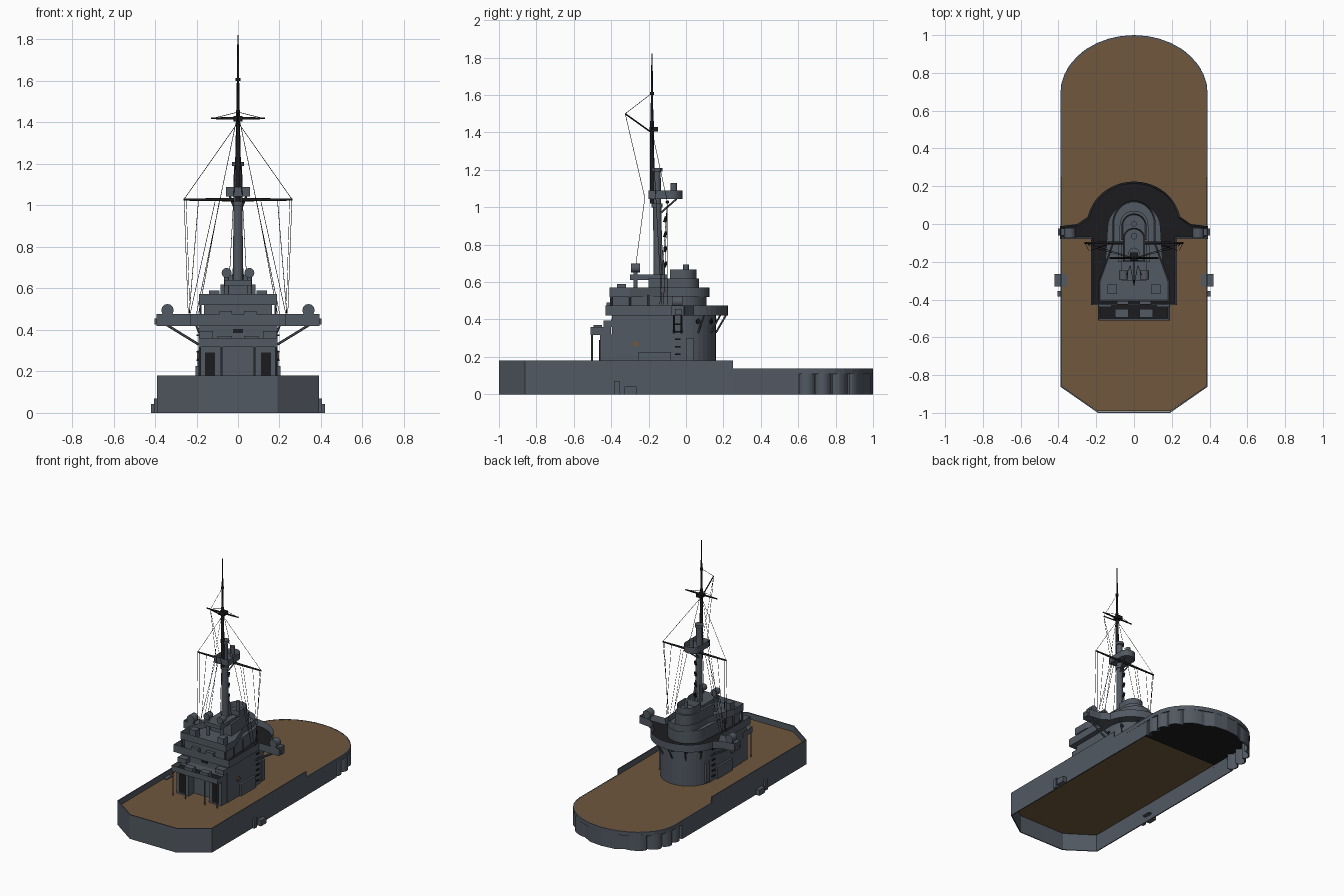
import bpy, bmesh, math
from mathutils import Vector

if "Cube" in bpy.data.objects:
    bpy.data.objects.remove(bpy.data.objects["Cube"], do_unlink=True)


def material(name, rgb):
    m = bpy.data.materials.new(name)
    m.use_nodes = True
    m.diffuse_color = (*rgb, 1)
    m.node_tree.nodes["Principled BSDF"].inputs["Base Color"].default_value = (*rgb, 1)
    return m


GREY = material("naval grey", (0.085, 0.1, 0.122))
DARK = material("black", (0.012, 0.012, 0.014))
WOOD = material("deck wood", (0.16, 0.095, 0.047))


def finish(name, bm, *mats):
    bmesh.ops.recalc_face_normals(bm, faces=bm.faces)
    me = bpy.data.meshes.new(name)
    bm.to_mesh(me)
    bm.free()
    ob = bpy.data.objects.new(name, me)
    for m in mats:
        me.materials.append(m)
    bpy.context.collection.objects.link(ob)
    return ob


def sym(half):
    """Close a plan outline by mirroring its +x half."""
    return half + [(-x, y) for x, y in reversed(half) if x > 0.001]


def arc(yc, rx, ry, start=0, n=9):
    angles = [math.radians(start + (90 - start) * i / n) for i in range(n + 1)]
    return [(rx * math.cos(a), yc + ry * math.sin(a)) for a in angles]


def prism(name, outline, z0, z1, mat, wall=0, floor=None):
    """Extruded plan; with a wall thickness the top is sunk into a tray."""
    bm = bmesh.new()
    base = bm.faces.new([bm.verts.new((x, y, z0)) for x, y in outline])
    ext = bmesh.ops.extrude_face_region(bm, geom=[base])["geom"]
    top = next(g for g in ext if isinstance(g, bmesh.types.BMFace))
    bmesh.ops.translate(bm, verts=top.verts, vec=(0, 0, z1 - z0))
    bmesh.ops.recalc_face_normals(bm, faces=bm.faces)
    if wall:
        bmesh.ops.inset_region(bm, faces=[top], thickness=wall, use_even_offset=True)
        bmesh.ops.translate(bm, verts=top.verts, vec=(0, 0, z0 + 0.012 - z1))
        top.material_index = 1
    return finish(name, bm, mat, floor or mat)


def ribbon(name, path, z0, z1, thick=0.008):
    bm = bmesh.new()
    cols = [[bm.verts.new((x, y, z)) for z in (z0, z1)] for x, y in path]
    for a, b in zip(cols, cols[1:]):
        bm.faces.new((a[0], b[0], b[1], a[1]))
    mod = finish(name, bm, GREY).modifiers.new("thickness", "SOLIDIFY")
    mod.thickness, mod.offset = thick, 0


def box(name, x, y, z, mat=GREY):
    prism(name, [(x[0], y[0]), (x[1], y[0]), (x[1], y[1]), (x[0], y[1])], z[0], z[1], mat)


def rod(name, a, b, r, mat=GREY, r2=None, sides=12):
    a, b = Vector(a), Vector(b)
    bm = bmesh.new()
    bmesh.ops.create_cone(bm, cap_ends=True, segments=sides, radius1=r,
                          radius2=r if r2 is None else r2, depth=(b - a).length)
    ob = finish(name, bm, mat)
    ob.location = (a + b) / 2
    ob.rotation_euler = (b - a).to_track_quat("Z", "Y").to_euler()
    if sides > 6:
        for p in ob.data.polygons:
            p.use_smooth = len(p.vertices) == 4


# Hull: open-bottomed shell with a bulwark forward and a low rounded stern
BOW = [(0.386, 0.25), (0.386, -0.86), (0.19, -0.996)]
ribbon("hull_bulwark", BOW + [(-x, y) for x, y in reversed(BOW)], 0, 0.18)
stern = sym([(0.385, 0.25)] + arc(0.69, 0.386, 0.306))
ribbon("stern_rim", stern, 0.108, 0.139)
prism("main_deck", sym([(0.19, -0.99), (0.384, -0.86), (0.384, 0.69)] + arc(0.69, 0.384, 0.305)[1:]),
      0.128, 0.138, WOOD)
prism("stern_underside", sym([(0.37, 0.42), (0.37, 0.69)] + arc(0.69, 0.365, 0.28)[1:]),
      0.118, 0.124, DARK)

# Scalloped casemates below the stern rim
scallop = [(0.385, 0.25), (0.385, 0.6)]
N = 40
for i in range(N + 1):
    t = i / N
    y = 0.6 + 0.36 * t
    edge = 0.386 * math.sqrt(max(0, 1 - (max(0, y - 0.69) / 0.306) ** 2))
    dip = 0.045 * (1 - abs(math.sin(4 * math.pi * t)) ** 0.5)
    scallop.append((edge * (1 - dip * 2.4), y - dip * max(0, y - 0.69)))
ribbon("stern_casemates", sym(scallop + [(0.1, 0.985), (0, 0.996)]), 0, 0.12)

# Main deckhouse with a rounded back
prism("lower_house", sym([(0.19, -0.395)] + arc(-0.03, 0.19, 0.19)), 0.137, 0.425, GREY)
prism("forward_gallery", sym([(0.19, -0.51), (0.19, -0.4)]), 0.318, 0.36, GREY, 0.01, DARK)

# Bridge deck with wings
prism("bridge_deck", sym([(0.228, -0.43), (0.228, -0.08), (0.392, -0.08), (0.392, -0.012), (0.3, 0)]
                         + arc(-0.01, 0.25, 0.235, 12)), 0.42, 0.476, GREY, 0.01, DARK)
prism("chart_house", sym([(0.165, -0.395)] + arc(-0.02, 0.14, 0.13)), 0.425, 0.525, GREY)
prism("upper_bridge", sym([(0.187, -0.41), (0.187, -0.3), (0.115, -0.1)] + arc(0, 0.115, 0.125)),
      0.52, 0.572, GREY, 0.008, GREY)
prism("upper_house", sym([(0.085, -0.2)] + arc(0, 0.075, 0.07)), 0.53, 0.62, GREY)
prism("compass_platform", sym([(0.066, -0.085)] + arc(-0.01, 0.066, 0.066)), 0.615, 0.668, GREY, 0.007, GREY)
prism("control_platform", sym([(0.066, -0.3), (0.066, -0.1)]), 0.612, 0.64, GREY)
rod("compass", (0, 0, 0.62), (0, 0, 0.695), 0.015)
box("conning_slit", (-0.025, 0.025), (-0.399, -0.39), (0.385, 0.405), DARK)
for i in range(5):
    a = math.radians(30 + 30 * i)
    c, s = math.cos(a), math.sin(a)
    rod("gallery_brace", (0.19 * c, -0.03 + 0.19 * s, 0.33), (0.235 * c, -0.02 + 0.235 * s, 0.425), 0.005, sides=6)
    rod("house_window", (0.186 * c, -0.03 + 0.186 * s, 0.39), (0.194 * c, -0.03 + 0.194 * s, 0.39), 0.014, DARK)

for s in (-1, 1):
    def bx(name, x, y, z, mat=GREY):
        box(name, sorted((s * x[0], s * x[1])), y, z, mat)

    # Forward lockers, posts and doors
    bx("forward_locker", (0.085, 0.185), (-0.46, -0.39), (0.137, 0.32))
    bx("locker_door", (0.11, 0.16), (-0.465, -0.459), (0.15, 0.29), DARK)
    bx("gallery_locker", (0.03, 0.1), (-0.495, -0.45), (0.33, 0.37))
    bx("bridge_locker", (0.03, 0.09), (-0.425, -0.4), (0.43, 0.49))
    bx("corner_cabin", (0.12, 0.189), (-0.44, -0.395), (0.36, 0.395))
    for x in (0.08, 0.183):
        rod("gallery_post", (s * x, -0.503, 0.137), (s * x, -0.503, 0.32), 0.005, sides=6)
    # Side details of the deckhouse
    bx("side_locker", (0.18, 0.205), (-0.255, -0.08), (0.137, 0.225))
    bx("side_door", (0.18, 0.196), (0.0, 0.04), (0.15, 0.3))
    rod("side_lamp", (s * 0.188, -0.27, 0.27), (s * 0.198, -0.27, 0.27), 0.016, WOOD)
    for k in range(6):
        bx("ladder_rung", (0.188, 0.2), (-0.06, -0.03), (0.17 + k * 0.04, 0.178 + k * 0.04), DARK)
    # Hull side fittings
    bx("side_sponson", (0.385, 0.42), (-0.33, -0.265), (0, 0.04))
    bx("sponson_plate", (0.355, 0.42), (-0.33, -0.265), (0.036, 0.042))
    bx("deck_hatch", (0.355, 0.382), (-0.33, -0.265), (0.137, 0.145))
    bx("side_fender", (0.385, 0.405), (-0.385, -0.355), (0, 0.07))
    # Wing struts and searchlights
    for y in (-0.065, -0.025):
        rod("wing_strut", (s * 0.345, y, 0.425), (s * 0.19, y, 0.33), 0.006, sides=6)
    rod("wing_light", (s * 0.34, -0.075, 0.495), (s * 0.34, -0.02, 0.495), 0.03)
    rod("wing_light_base", (s * 0.34, -0.045, 0.43), (s * 0.34, -0.045, 0.48), 0.015)
    bx("wing_locker", (0.36, 0.402), (-0.06, -0.025), (0.425, 0.455))
    # Signal lamps and rails on the upper bridge
    rod("lamp_stand", (s * 0.055, -0.27, 0.53), (s * 0.055, -0.27, 0.66), 0.012)
    rod("signal_lamp", (s * 0.055, -0.295, 0.675), (s * 0.055, -0.245, 0.675), 0.024)
    bx("chart_table", (0.09, 0.14), (-0.37, -0.32), (0.53, 0.59))
    for y in (-0.4, -0.3, -0.2):
        rod("bridge_post", (s * 0.18, y, 0.42), (s * 0.18, y, 0.53), 0.006, sides=6)
    # Mast struts and rigging
    rod("mast_leg", (s * 0.03, -0.11, 0.55), (0, -0.145, 0.9), 0.008)
    lines = [((0, -0.18, 1.4), (0.26, -0.1, 1.03)), ((0.26, -0.1, 1.03), (0.24, -0.14, 0.48)),
             ((0.25, -0.1, 1.03), (0.232, -0.12, 0.48)), ((0.19, -0.1, 1.03), (0.235, -0.1, 0.48)),
             ((0.11, -0.1, 1.02), (0.23, -0.14, 0.48)), ((0.09, -0.1, 1.02), (0.19, -0.12, 0.48)),
             ((0.01, -0.18, 1.4), (0.2, -0.13, 0.48)), ((0.0, -0.325, 1.5), (0.02, -0.22, 1.05)),
             ((0.02, -0.22, 1.05), (0.04, -0.27, 0.68)), ((0.12, -0.18, 1.42), (0, -0.18, 1.45))]
    for a, b in lines:
        rod("rigging", (s * a[0], *a[1:]), (s * b[0], *b[1:]), 0.0014, DARK, sides=4)
    rod("lower_yard", (0, -0.1, 1.028), (s * 0.262, -0.1, 1.028), 0.009, DARK, 0.005)
    rod("upper_yard", (0, -0.18, 1.42), (s * 0.13, -0.18, 1.42), 0.007, DARK, 0.004)
    rod("top_brace", (s * 0.04, -0.05, 1.045), (s * 0.01, -0.135, 0.97), 0.005, sides=6)

# Masts, fighting top and gaff
rod("lower_mast", (0, -0.148, 0.47), (0, -0.156, 1.21), 0.026, r2=0.02)
rod("topmast", (0, -0.18, 1.02), (0, -0.182, 1.46), 0.013, DARK, 0.01)
rod("topgallant_mast", (0, -0.182, 1.44), (0, -0.182, 1.822), 0.008, DARK, 0.003)
rod("mast_cap", (0, -0.182, 1.6), (0, -0.182, 1.615), 0.011, DARK)
for z in (1.0, 1.19):
    rod("mast_band", (0, -0.155, z), (0, -0.155, z + 0.02), 0.03)
prism("fighting_top", sym([(0.058, -0.2)] + arc(-0.075, 0.058, 0.055)), 1.043, 1.09, GREY, 0.007, GREY)
rod("rangefinder", (0, -0.065, 1.05), (0, -0.065, 1.13), 0.017)
box("yard_crosstree", (-0.022, 0.022), (-0.195, -0.15), (1.405, 1.43), DARK)
rod("gaff", (0, -0.185, 1.4), (0, -0.325, 1.5), 0.004, DARK, sides=6)
rod("gaff_stay", (0, -0.325, 1.5), (0, -0.182, 1.61), 0.0014, DARK, sides=4)
for k in range(5):
    rod("halyard_block", (0, -0.115, 0.6 + k * 0.08), (0, -0.105, 0.63 + k * 0.08), 0.008, DARK, sides=6)
